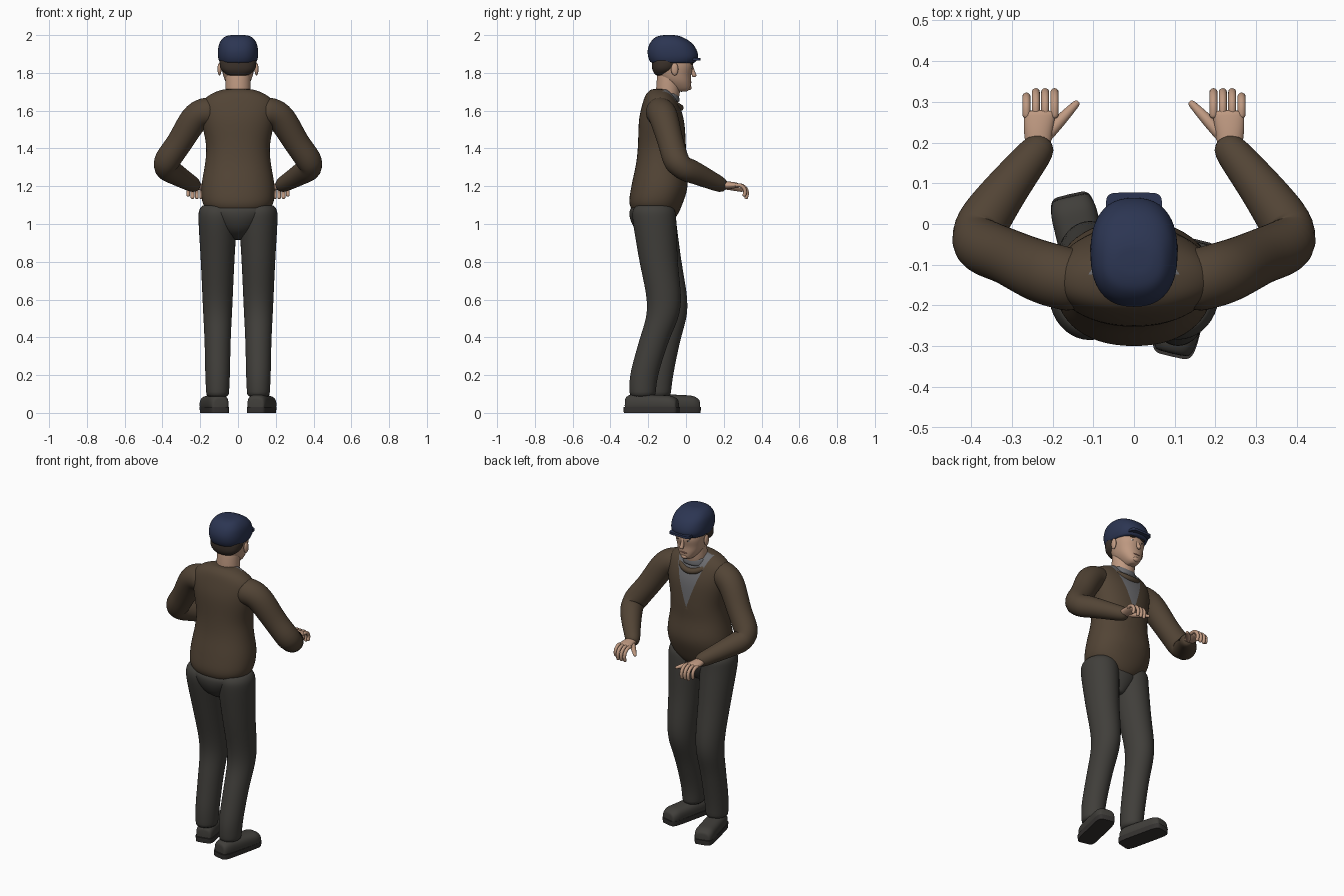
import bpy, bmesh, math
from mathutils import Vector, Matrix

cube = bpy.data.objects.get("Cube")
if cube:
    bpy.data.objects.remove(cube)


def material(name, *rgb):
    mat = bpy.data.materials.new(name)
    mat.use_nodes = True
    mat.diffuse_color = (*rgb, 1)
    mat.node_tree.nodes["Principled BSDF"].inputs["Base Color"].default_value = (*rgb, 1)
    return mat


WOOL = material("brown wool", .085, .058, .036)
CLOTH = material("dark grey cloth", .052, .049, .043)
SOLE = material("sole rubber", .035, .032, .03)
NAVY = material("navy felt", .025, .036, .085)
SKIN = material("skin", .52, .32, .22)
LIP = material("lip", .33, .16, .12)
HAIR = material("dark hair", .045, .032, .024)
SHIRT = material("grey shirt", .15, .15, .16)
WHITE = material("eye white", .6, .58, .55)

X, Y, Z = Vector((1, 0, 0)), Vector((0, 1, 0)), Vector((0, 0, 1))
SIDES = {"left": 1, "right": -1}


def finish(name, bm, mat, soft=True):
    bmesh.ops.recalc_face_normals(bm, faces=bm.faces)
    mesh = bpy.data.meshes.new(name)
    bm.to_mesh(mesh)
    bm.free()
    mesh.materials.append(mat)
    for polygon in mesh.polygons:
        polygon.use_smooth = True
    obj = bpy.data.objects.new(name, mesh)
    bpy.context.collection.objects.link(obj)
    if soft:
        modifier = obj.modifiers.new("smooth", 'SUBSURF')
        modifier.levels = modifier.render_levels = 1
    else:
        mesh.set_sharp_from_angle(angle=math.radians(40))
    return obj


def spline(rings, steps):
    """Pass a smooth curve through the given rings."""
    dense = []
    padded = [rings[0], *rings, rings[-1]]
    for before, start, end, after in zip(padded, padded[1:], padded[2:], padded[3:]):
        for k in range(steps):
            t = k / steps
            dense.append([q + t * (r - p) / 2 + t * t * (2 * p - 5 * q + 4 * r - s) / 2
                          + t ** 3 * (3 * q - p - 3 * r + s) / 2
                          for p, q, r, s in zip(before, start, end, after)])
    return dense + [list(rings[-1])]


def power(value, exponent):
    return math.copysign(abs(value) ** (2 / exponent), value)


def loft(name, rings, mat, axis=None, ref=Y, exponent=2, sides=20, soft=True, domed=False):
    """Skin rings (x, y, z, radius_u, radius_v); axis fixes the ring plane."""
    if soft:
        rings = spline(rings, 3)
    if domed:
        for index, inner in ((0, 1), (-1, -2)):
            tip, radius = Vector(rings[index][:3]), rings[index][-1]
            tip += (tip - Vector(rings[inner][:3])).normalized() * radius * .6
            cap = [*tip, radius * .6, radius * .6]
            rings = [cap, *rings] if index == 0 else [*rings, cap]
    bm = bmesh.new()
    centres = [Vector(ring[:3]) for ring in rings]
    last = len(rings) - 1
    loops = []
    for i, ring in enumerate(rings):
        along = axis or (centres[min(i + 1, last)] - centres[max(i - 1, 0)]).normalized()
        u = ref.cross(along).normalized()
        v = along.cross(u)
        angles = [math.tau * k / sides for k in range(sides)]
        loops.append([bm.verts.new(centres[i] + u * ring[3] * power(math.cos(a), exponent)
                                   + v * ring[4] * power(math.sin(a), exponent))
                      for a in angles])
    for low, high in zip(loops, loops[1:]):
        for k in range(sides):
            bm.faces.new((low[k - 1], low[k], high[k], high[k - 1]))
    bm.faces.new(loops[0])
    bm.faces.new(loops[-1])
    return finish(name, bm, mat, soft)


def stack(name, rows, mat, **options):
    """Level rings given as (z, front y, back y, half width)."""
    rings = [(0, (front + back) / 2, z, width, (front - back) / 2)
             for z, front, back, width in rows]
    return loft(name, rings, mat, axis=Z, **options)


def tube(name, points, mat, mirror=1, ref=Y, sides=12):
    """Round limb through points (x, y, z, radius)."""
    rings = [(mirror * x, y, z, radius, radius) for x, y, z, radius in points]
    return loft(name, rings, mat, ref=ref, sides=sides, domed=True)


def ball(name, centre, size, mat):
    bm = bmesh.new()
    matrix = Matrix.Translation(centre) @ Matrix.Diagonal((*size, 1))
    bmesh.ops.create_uvsphere(bm, u_segments=16, v_segments=10, radius=1, matrix=matrix)
    return finish(name, bm, mat)


# Sweater body
torso = stack("sweater_body", [
    (1.01, -.08, -.18, .05), (1.04, -.05, -.25, .12), (1.1, -.02, -.3, .185),
    (1.2, .01, -.29, .195), (1.32, 0, -.265, .175), (1.42, 0, -.255, .17),
    (1.55, -.01, -.25, .195), (1.64, -.04, -.23, .195), (1.69, -.07, -.21, .14),
    (1.715, -.09, -.18, .07)], WOOL, exponent=2.2, sides=28)

# Shirt front, cut into the sweater as a V
depsgraph = bpy.context.evaluated_depsgraph_get()
chest = bpy.data.meshes.new_from_object(torso.evaluated_get(depsgraph))
torso.modifiers.clear()
torso.data = chest
chest.materials.append(SHIRT)
TIP, SLOPE, CHEST_Y = 1.4, .35, -.12
bm = bmesh.new()
bm.from_mesh(chest)
for sign in SIDES.values():
    front = [face for face in bm.faces if face.calc_center_median().y > CHEST_Y]
    verts = {vert for face in front for vert in face.verts}
    edges = {edge for face in front for edge in face.edges}
    bmesh.ops.bisect_plane(bm, geom=[*verts, *edges, *front],
                           plane_co=(0, 0, TIP), plane_no=(sign, 0, -SLOPE))
for face in bm.faces:
    middle = face.calc_center_median()
    inside = abs(middle.x) < SLOPE * (middle.z - TIP)
    face.material_index = int(inside and middle.y > CHEST_Y)
bm.to_mesh(chest)
bm.free()

# Collars and neck
arc = [math.pi * k / 8 for k in range(9)]
tube("sweater_collar", [(.1 * math.cos(a), -.13 + .1 * math.sin(a),
                         1.685 - .07 * math.sin(a), .018) for a in arc], WOOL, ref=Z)
stack("shirt_collar", [(1.64, -.03, -.17, .085), (1.7, -.04, -.165, .075)], SHIRT)
stack("neck", [(1.63, -.05, -.15, .06), (1.7, -.03, -.16, .068), (1.82, -.03, -.15, .066)], SKIN)

# Head and face
stack("head", [(1.7, 0, -.05, .02), (1.715, .022, -.08, .04), (1.75, .027, -.12, .065),
               (1.79, .028, -.15, .08), (1.85, .038, -.17, .09), (1.92, 0, -.16, .08)],
      SKIN, exponent=2.3, sides=24)
tube("nose", [(0, .028, 1.84, .008), (0, .036, 1.81, .01), (0, .044, 1.785, .013)], SKIN)
ball("mouth", (0, .022, 1.75), (.024, .008, .005), LIP)
ball("chin", (0, .016, 1.722), (.022, .014, .014), SKIN)
stack("hair", [(1.785, -.1, -.16, .05), (1.82, -.05, -.18, .093), (1.88, -.02, -.18, .099)],
      HAIR, exponent=2.4, sides=24)
for side, s in SIDES.items():
    ball(side + "_ear", (s * .098, -.06, 1.82), (.011, .02, .034), SKIN)
    ball(side + "_eye", (s * .033, .021, 1.83), (.014, .011, .008), WHITE)
    ball(side + "_pupil", (s * .033, .029, 1.83), (.006, .005, .006), HAIR)
    ball(side + "_eyebrow", (s * .035, .03, 1.85), (.022, .009, .005), HAIR)

# Flat cap with its brim
stack("cap", [(1.85, .045, -.185, .095), (1.88, .065, -.2, .106), (1.92, .058, -.204, .107),
              (1.96, .03, -.19, .098), (1.99, -.02, -.16, .073), (2, -.06, -.12, .04)],
      NAVY, exponent=2.4, sides=28)
stack("cap_brim", [(1.866, .077, -.05, .069), (1.88, .077, -.05, .069)],
      NAVY, exponent=7, sides=32, soft=False)

for side, s in SIDES.items():
    # Bent sleeve
    tube(side + "_sleeve", [
        (.14, -.14, 1.595, .078), (.22, -.12, 1.57, .078), (.31, -.08, 1.43, .069),
        (.385, -.04, 1.315, .07), (.34, .05, 1.27, .06), (.23, .19, 1.205, .041)],
        WOOL, mirror=s, sides=20)

    # Hand with curled fingers
    loft(side + "_palm", [(s * .235, .17, 1.205, .028, .022), (s * .235, .23, 1.205, .036, .02),
                          (s * .23, .28, 1.205, .04, .012)], SKIN, axis=Y, ref=Z)
    for i, finger in enumerate(("index", "middle", "ring", "little")):
        length = .022 if finger == "little" else .027
        joint, points = Vector((.195 + .023 * i, .265, 1.205)), []
        for k in range(5):
            points.append((*joint, .0105))
            joint += length * Vector((0, math.cos(.6 * k), -math.sin(.6 * k)))
        tube(f"{side}_{finger}_finger", points, SKIN, mirror=s, ref=X, sides=10)
    tube(side + "_thumb", [(.22, .21, 1.198, .016), (.18, .255, 1.19, .015),
                           (.14, .297, 1.178, .009)], SKIN, mirror=s)

    # Trouser leg, the right one a step ahead
    step = .08 if side == "right" else 0
    rows = [(1.1, -.17, .08, 0), (1.07, -.17, .1, 0), (1, -.165, .102, 0), (.8, -.145, .09, .25),
            (.56, -.115, .079, .45), (.38, -.17, .07, .75), (.2, -.222, .066, 1), (.08, -.23, .06, 1)]
    loft(side + "_trouser_leg", [(s * .108, y + step * share, z, width, width * 1.14)
                                 for z, y, width, share in rows], CLOTH, axis=Z)

    # Shoe and sole, toes turned outward
    shoe = loft(side + "_shoe", [
        (0, y, top / 2, width, top / 2) for y, width, top in
        ((-.14, .04, .08), (-.1, .054, .1), (.05, .057, .095), (.11, .056, .09), (.142, .043, .07))],
        CLOTH, axis=Y, ref=Z, exponent=2.6)
    sole = stack(side + "_sole", [(0, .145, -.145, .054), (.03, .147, -.147, .056)],
                 SOLE, exponent=6, sides=40, soft=False)
    for part in (shoe, sole):
        part.location = (s * .125, step * 1.4 - .182, 0)
        part.rotation_euler.z = -s * math.radians(13)

# Trouser seat
stack("trouser_seat", [(.915, -.11, -.19, .03), (.96, -.08, -.26, .09), (1.02, -.06, -.295, .145),
                       (1.07, -.08, -.3, .175), (1.095, -.1, -.28, .165)], CLOTH, sides=24)
